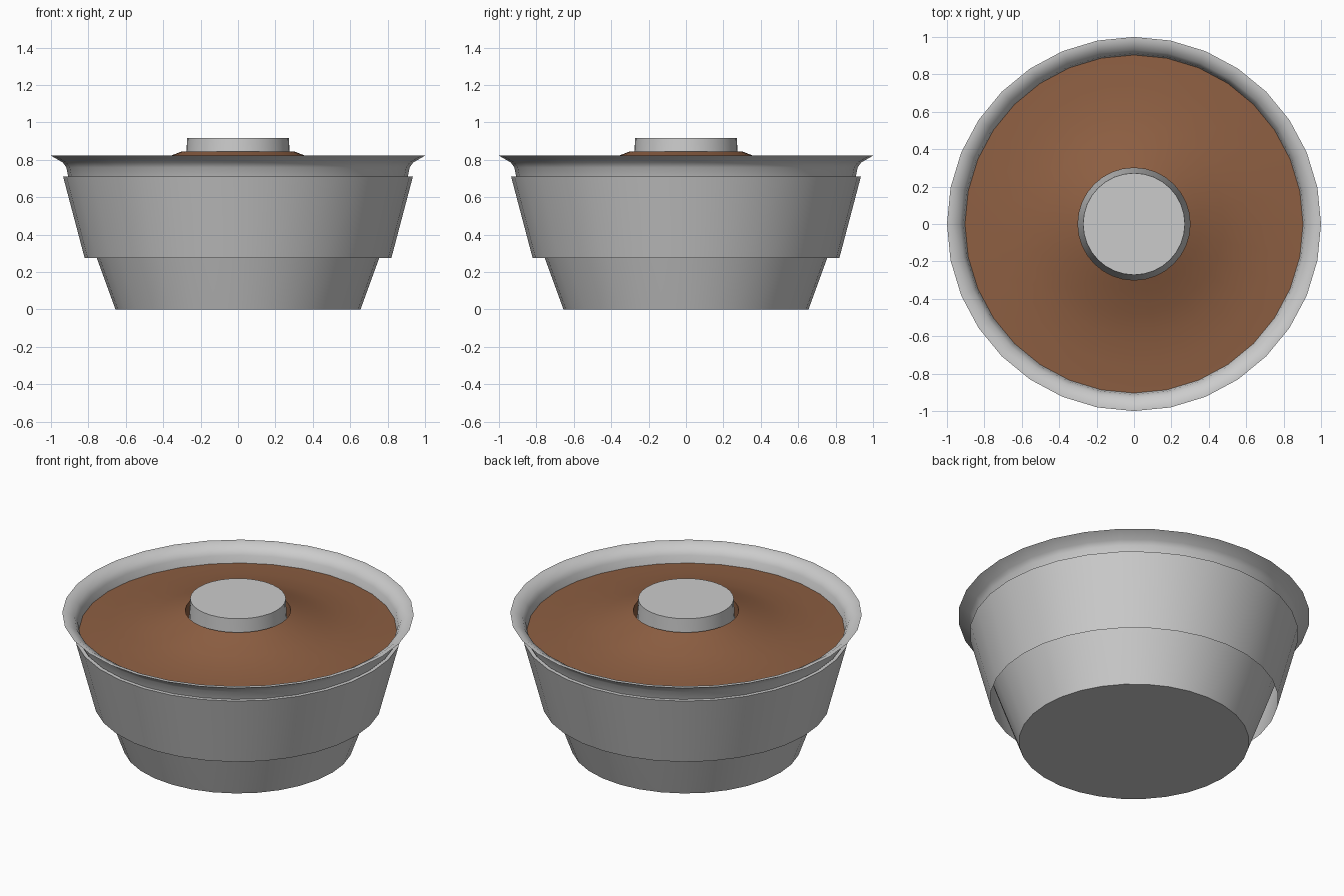
import bpy, bmesh, math

if "Cube" in bpy.data.objects:
    bpy.data.objects.remove(bpy.data.objects["Cube"])

SIDES = 32


def lathe(name, profile, closed=False, cap_start=False, cap_end=False, color=None):
    """Revolve (radius, z) points about z."""
    bm = bmesh.new()
    rings = []
    for r, z in profile:
        rings.append([bm.verts.new((r * math.cos(2 * math.pi * i / SIDES),
                                    r * math.sin(2 * math.pi * i / SIDES), z))
                      for i in range(SIDES)])
    pairs = list(zip(rings, rings[1:]))
    if closed:
        pairs.append((rings[-1], rings[0]))
    for a, b in pairs:
        for i in range(SIDES):
            j = (i + 1) % SIDES
            bm.faces.new((a[i], a[j], b[j], b[i]))
    if cap_start:
        bm.faces.new(rings[0][::-1])
    if cap_end:
        bm.faces.new(rings[-1])
    bmesh.ops.recalc_face_normals(bm, faces=bm.faces[:])
    mesh = bpy.data.meshes.new(name)
    bm.to_mesh(mesh)
    bm.free()
    obj = bpy.data.objects.new(name, mesh)
    bpy.context.collection.objects.link(obj)
    bpy.ops.object.select_all(action='DESELECT')
    obj.select_set(True)
    bpy.context.view_layer.objects.active = obj
    bpy.ops.object.shade_smooth_by_angle(angle=math.radians(35))
    if color:
        mat = bpy.data.materials.new(name)
        mat.diffuse_color = color
        mat.use_nodes = True
        mat.node_tree.nodes["Principled BSDF"].inputs["Base Color"].default_value = mat.diffuse_color
        mesh.materials.append(mat)
    return obj


# Tapered pan with a flared lip and thin inner wall
lathe("pan", [(0.655, 0), (0.755, 0.275), (0.908, 0.71), (0.918, 0.76), (0.938, 0.787),
              (1.0, 0.822), (0.975, 0.822), (0.93, 0.795), (0.912, 0.765),
              (0.902, 0.71), (0.745, 0.275), (0.65, 0.01)],
      cap_start=True, cap_end=True)

# Sleeve around the pan, wedge shaped and open underneath
lathe("sleeve", [(0.82, 0.275), (0.935, 0.71), (0.912, 0.71)], closed=True)

# Central tube
lathe("centre_tube", [(0.33, 0.02), (0.28, 0.76), (0.272, 0.918)],
      cap_start=True, cap_end=True)

# Brown filling rising towards the tube
lathe("filling", [(0.905, 0.72), (0.75, 0.728), (0.6, 0.747), (0.48, 0.778),
                  (0.36, 0.822), (0.3, 0.845), (0.3, 0.6)],
      color=(0.27, 0.115, 0.055, 1))
